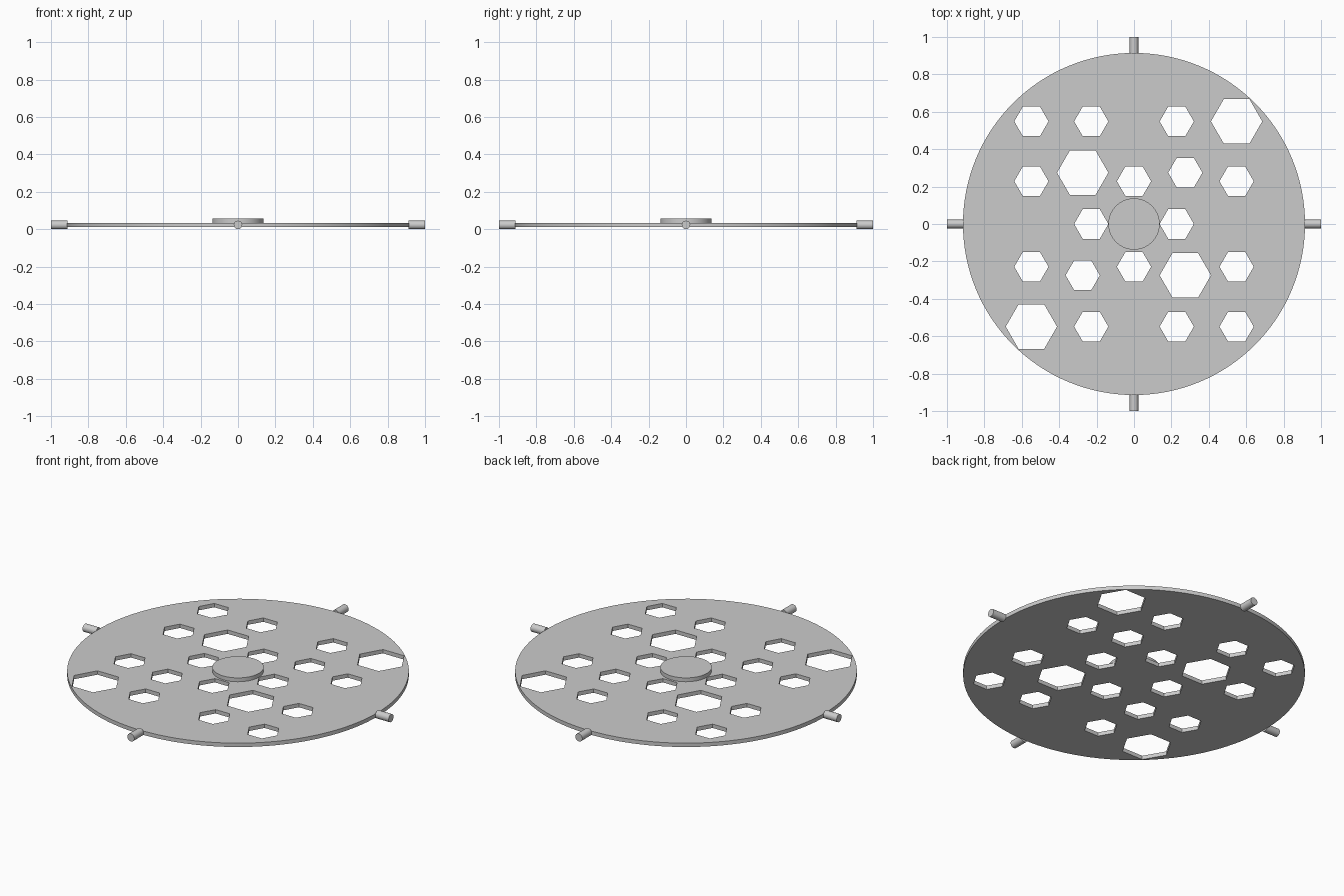
import bpy
from math import pi, cos, sin

if "Cube" in bpy.data.objects:
    bpy.data.objects.remove(bpy.data.objects["Cube"])

U = 0.02286          # design unit: disc radius is 40 units
MID = U              # height of the disc's middle plane


def cylinder(name, radius, depth, loc, rot=(0, 0, 0), sides=64):
    bpy.ops.mesh.primitive_cylinder_add(vertices=sides, radius=radius, depth=depth,
                                        location=loc, rotation=rot)
    ob = bpy.context.object
    ob.name = name
    return ob


def smooth(ob):
    bpy.ops.object.select_all(action='DESELECT')
    ob.select_set(True)
    bpy.context.view_layer.objects.active = ob
    bpy.ops.object.shade_smooth_by_angle()


# Hexagonal holes: half the pattern, repeated by a half turn about z
half_pattern = [(-24, 24, 4), (-10, 24, 4), (10, 24, 4), (24, 24, 6),
                (-24, 10, 4), (-12, 12, 6), (0, 10, 4), (12, 12, 4),
                (24, 10, 4), (10, 0, 4)]
verts, faces = [], []
for turn in (1, -1):
    for x, y, r in half_pattern:
        b = len(verts)
        for z in (-3 * U, 5 * U):
            for k in range(6):
                a = k * pi / 3
                verts.append(((turn * x + r * cos(a)) * U,
                              (turn * y + r * sin(a)) * U, z))
        faces.append([b + k for k in reversed(range(6))])
        faces.append([b + 6 + k for k in range(6)])
        for k in range(6):
            n = (k + 1) % 6
            faces.append([b + k, b + n, b + 6 + n, b + 6 + k])
mesh = bpy.data.meshes.new("hole_cutter")
mesh.from_pydata(verts, [], faces)
cutter = bpy.data.objects.new("hole_cutter", mesh)
bpy.context.collection.objects.link(cutter)

# Perforated disc
disc = cylinder("disc", 40 * U, U, (0, 0, MID), sides=128)
mod = disc.modifiers.new("holes", 'BOOLEAN')
mod.operation = 'DIFFERENCE'
mod.solver = 'EXACT'
mod.object = cutter
bpy.ops.object.modifier_apply(modifier=mod.name)
bpy.data.objects.remove(cutter)
smooth(disc)

# Raised centre hub
smooth(cylinder("hub", 6 * U, U, (0, 0, MID + U)))

# Four radial pins on the rim
inner, outer = 39.9 * U, 1.0
for i, side in enumerate(("right", "back", "left", "front")):
    a = i * pi / 2
    m = (inner + outer) / 2
    smooth(cylinder("pin_" + side, U, outer - inner,
                    (m * cos(a), m * sin(a), MID), (0, pi / 2, a), 32))
